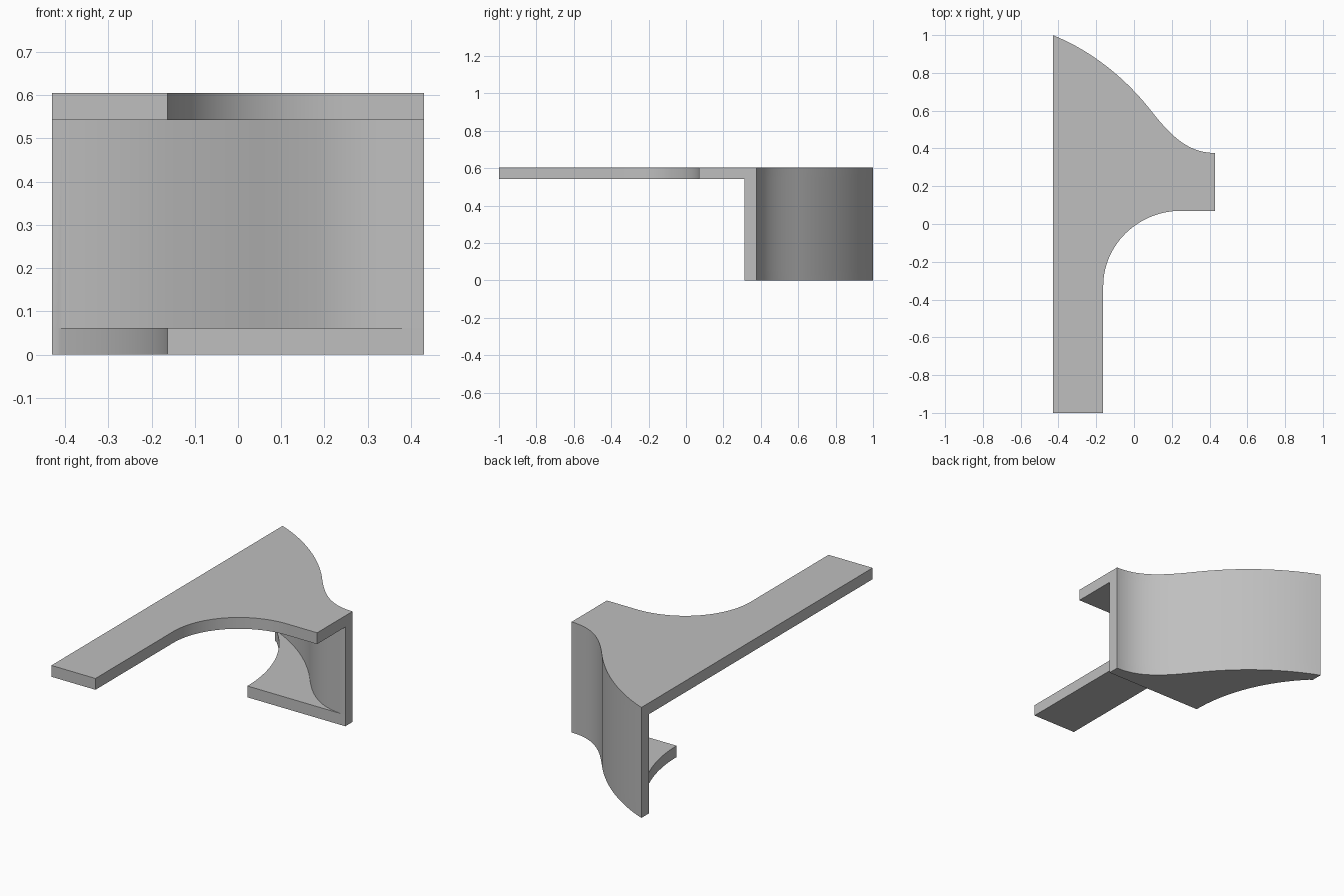
import bpy, bmesh, math
from mathutils import Vector
from mathutils.geometry import interpolate_bezier

cube = bpy.data.objects.get("Cube")
if cube:
    bpy.data.objects.remove(cube, do_unlink=True)

LEFT, RIGHT, HEIGHT, THICK = -0.43, 0.43, 0.605, 0.062

grey = bpy.data.materials.new("plain grey")
grey.use_nodes = True
colour = (0.52, 0.52, 0.52, 1)
grey.diffuse_color = colour
grey.node_tree.nodes["Principled BSDF"].inputs["Base Color"].default_value = colour


def arc(cx, cy, rx, ry, start, end, steps=28):
    angles = [math.radians(start + (end - start) * i / steps) for i in range(steps + 1)]
    return [Vector((cx + rx * math.cos(a), cy + ry * math.sin(a))) for a in angles]


def prism(name, outline, bottom, top):
    """Extrude a plan outline between two heights."""
    bm = bmesh.new()
    face = bm.faces.new([bm.verts.new((p[0], p[1], bottom)) for p in outline])
    raised = bmesh.ops.extrude_face_region(bm, geom=[face])["geom"]
    for v in raised:
        if isinstance(v, bmesh.types.BMVert):
            v.co.z = top
    bmesh.ops.recalc_face_normals(bm, faces=bm.faces)
    mesh = bpy.data.meshes.new(name)
    bm.to_mesh(mesh)
    bm.free()
    mesh.materials.append(grey)
    obj = bpy.data.objects.new(name, mesh)
    bpy.context.collection.objects.link(obj)
    return obj


# S-shaped back edge, from the left rear corner to the narrow end
bezier = lambda *pts: interpolate_bezier(*[Vector(p) for p in pts], 25)
outer = bezier((LEFT, 1), (-0.226, 0.918), (-0.045, 0.773), (0.09, 0.6))
outer += bezier((0.09, 0.6), (0.2, 0.46), (0.29, 0.376), (RIGHT, 0.376))[1:]
outer = [Vector(p[:2]) for p in outer]

# Inner face of the wall: the same curve offset by the thickness
inner = [Vector((LEFT, outer[0].y - 1.07 * THICK))]
for i, p in enumerate(outer):
    t = (outer[min(i + 1, len(outer) - 1)] - outer[max(i - 1, 0)]).normalized()
    q = p + Vector((t.y, -t.x)) * THICK
    if q.x > LEFT + 0.005:
        inner.append(q)
inner[-1] = Vector((RIGHT, outer[-1].y - THICK))

# Curved upright wall
wall = prism("curved_bracket", outer + inner[::-1], 0, HEIGHT)

# Top plate with the long arm
sweep = arc(0.25, -0.33, 0.413, 0.4, 180, 90)
top_plate = prism("top_plate",
                  [(LEFT, -1), (sweep[0].x, -1)] + sweep + [(RIGHT, 0.07)] + outer[::-1],
                  HEIGHT - THICK, HEIGHT)

# Bottom flange with the hollow left edge
front = inner[-1].y
radius = 0.87
hollow = arc(-0.163 - radius, front, radius, radius, 46, 0)
hollow[0].x = LEFT
bottom_plate = prism("bottom_flange", hollow + [(RIGHT, front)] + outer[::-1], 0, THICK)

# Fuse the parts into one solid
for part in (top_plate, bottom_plate):
    mod = wall.modifiers.new("fuse", "BOOLEAN")
    mod.operation = "UNION"
    mod.solver = "EXACT"
    mod.object = part
bpy.context.view_layer.update()
fused = bpy.data.meshes.new_from_object(wall.evaluated_get(bpy.context.evaluated_depsgraph_get()))
wall.modifiers.clear()
wall.data = fused
for part in (top_plate, bottom_plate):
    bpy.data.objects.remove(part, do_unlink=True)

bpy.ops.object.select_all(action="DESELECT")
wall.select_set(True)
bpy.context.view_layer.objects.active = wall
bpy.ops.object.shade_smooth_by_angle(angle=math.radians(30))
